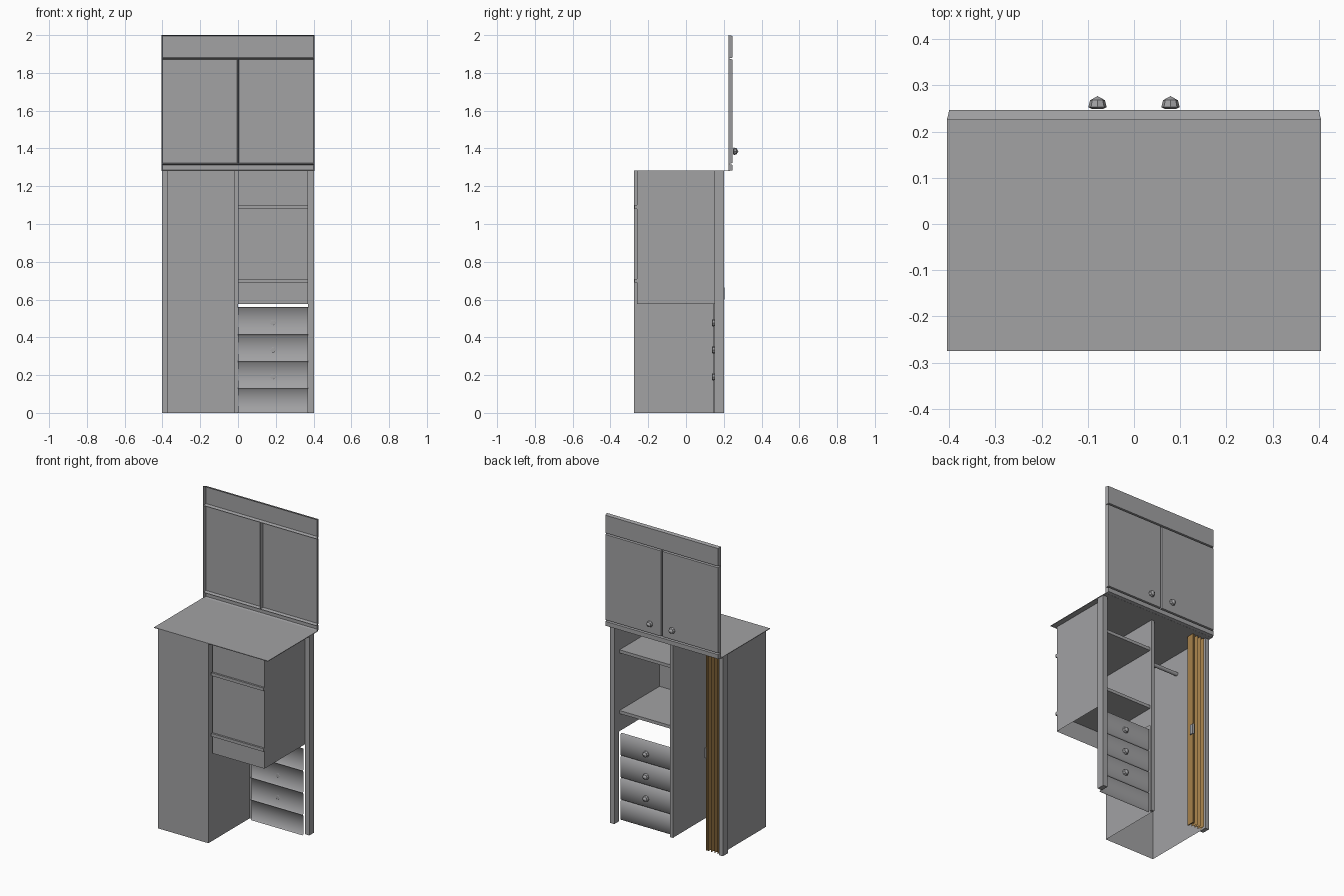
import bpy, bmesh, math
from mathutils import Matrix

if "Cube" in bpy.data.objects:
    bpy.data.objects.remove(bpy.data.objects["Cube"])


def material(name, rgb):
    m = bpy.data.materials.new(name)
    m.diffuse_color = (*rgb, 1)
    m.use_nodes = True
    m.node_tree.nodes["Principled BSDF"].inputs["Base Color"].default_value = m.diffuse_color
    return m


GREY = material("grey_paint", (0.36, 0.36, 0.37))
WOOD = material("tan_wood", (0.38, 0.22, 0.07))


def finish(name, bm, mat=GREY):
    me = bpy.data.meshes.new(name)
    bm.to_mesh(me)
    bm.free()
    me.materials.append(mat)
    ob = bpy.data.objects.new(name, me)
    bpy.context.collection.objects.link(ob)
    return ob


def box(name, x, y, z, mat=GREY):
    bm = bmesh.new()
    size = [b - a for a, b in (x, y, z)]
    mid = [(a + b) / 2 for a, b in (x, y, z)]
    bmesh.ops.create_cube(bm, size=1, matrix=Matrix.Translation(mid) @ Matrix.Diagonal((*size, 1)))
    return finish(name, bm, mat)


def sheet(name, path, z0, z1, mat=GREY):
    """Upright thin sheet following a plan path of (x, y) points."""
    bm = bmesh.new()
    low = [bm.verts.new((x, y, z0)) for x, y in path]
    high = [bm.verts.new((x, y, z1)) for x, y in path]
    for i in range(len(path) - 1):
        bm.faces.new((low[i], low[i + 1], high[i + 1], high[i]))
    return finish(name, bm, mat)


def tray(name, x, z, y0=0.225, y1=0.247, inset=0.005):
    """Panel face with sloping sides, hollow at the rear."""
    bm = bmesh.new()
    corners = ((0, 0, 1, 1), (1, 0, -1, 1), (1, 1, -1, -1), (0, 1, 1, -1))
    rim = [bm.verts.new((x[i], y0, z[j])) for i, j, a, b in corners]
    face = [bm.verts.new((x[i] + a * inset, y1, z[j] + b * inset)) for i, j, a, b in corners]
    for k in range(4):
        n = (k + 1) % 4
        bm.faces.new((rim[k], face[k], face[n], rim[n]))
    bm.faces.new(face[::-1])
    return finish(name, bm)


def knob(name, x, y, z, r=0.02):
    """Eight sided tapered knob pointing to +y."""
    bm = bmesh.new()
    rings = [[bm.verts.new((x + q * math.cos(t * math.pi / 4), y + d, z + q * math.sin(t * math.pi / 4)))
              for t in range(8)] for d, q in ((0, r * 0.6), (0.004, r), (0.019, r * 0.8))]
    tip = bm.verts.new((x, y + 0.028, z))
    bm.faces.new(rings[0])
    for i in range(8):
        n = (i + 1) % 8
        for a, b in zip(rings, rings[1:]):
            bm.faces.new((a[n], a[i], b[i], b[n]))
        bm.faces.new((rings[2][n], rings[2][i], tip))
    bmesh.ops.recalc_face_normals(bm, faces=bm.faces)
    return finish(name, bm)


TOP = 1.28

# Hanging compartment and shelf compartment, both open at front and bottom
sheet("hanging_compartment", [(-0.375, 0.15), (-0.375, -0.275), (-0.018, -0.275), (-0.018, 0.15)], 0, TOP)
sheet("shelf_compartment", [(0, 0.147), (0, -0.26), (0.37, -0.26), (0.37, 0.15)], 0.577, TOP)
for i, z in enumerate((1.09, 0.70)):
    box(f"shelf_{i}", (0, 0.37), (-0.272, 0.147), (z - 0.01, z + 0.01))
box("top_board", (-0.405, 0.405), (-0.275, 0.228), (TOP, TOP + 0.004))

# Front frame posts
box("left_post", (-0.402, -0.375), (0.15, 0.2), (0, TOP))
box("right_post", (0.37, 0.402), (0.15, 0.2), (0, TOP))
box("middle_post", (-0.02, 0.0), (0.145, 0.16), (0, TOP))

# Hanging rod
bm = bmesh.new()
bmesh.ops.create_cone(bm, cap_ends=True, segments=12, radius1=0.012, radius2=0.012, depth=0.357,
                      matrix=Matrix.Translation((-0.1965, -0.06, 1.15)) @ Matrix.Rotation(math.pi / 2, 4, 'Y'))
finish("hanging_rod", bm)

# Drawer fronts: thin stepped sheets, gently bowed and smooth shaded
edges = (0, 0.13, 0.272, 0.414, 0.56)
for i, (a, b) in enumerate(zip(edges, edges[1:])):
    bm = bmesh.new()
    rows = [[bm.verts.new((x, y, z)) for x in (0, 0.37)]
            for y, z in ((0.128, a), (0.136, a + 0.006), (0.138, (a + b) / 2), (0.136, b - 0.006), (0.128, b))]
    for p, q in zip(rows, rows[1:]):
        f = bm.faces.new((p[1], p[0], q[0], q[1]))
        f.smooth = True
    finish(f"drawer_front_{i}", bm)
    if i:
        knob(f"drawer_knob_{i}", 0.185, 0.137, (a + b) / 2 - 0.01)

# Folded accordion door with its pull
pleats = 4
path = [(-0.375 + 0.09 * k / (2 * pleats), 0.2 if k % 2 else 0.155) for k in range(2 * pleats + 1)]
sheet("folding_door", path, 0.005, TOP - 0.005, WOOD)
box("folding_door_edge", (-0.289, -0.281), (0.152, 0.2), (0.005, TOP - 0.005), WOOD)
box("folding_door_pull", (-0.287, -0.275), (0.18, 0.205), (0.6, 0.665))

# Upper cabinet front: plinth, two doors, fascia
tray("lower_rail", (-0.405, 0.405), (TOP, 1.318))
tray("fascia", (-0.405, 0.405), (1.876, 2.0))
for s, side in ((-1, "left"), (1, "right")):
    tray(f"{side}_upper_door", tuple(sorted((0, s * 0.405))), (1.318, 1.876))
    knob(f"{side}_upper_knob", s * 0.079, 0.249, 1.385)
